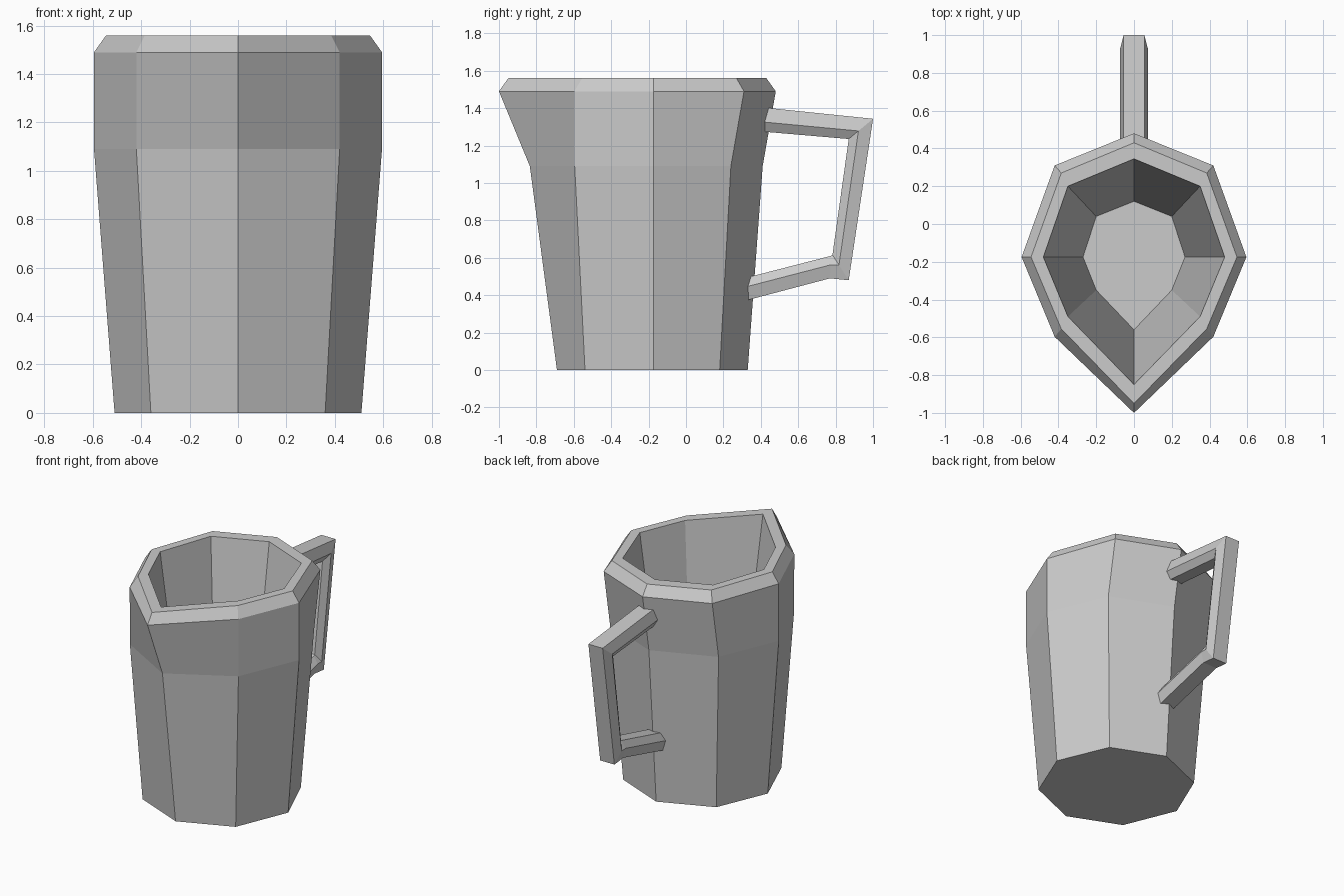
import bpy

if "Cube" in bpy.data.objects:
    bpy.data.objects.remove(bpy.data.objects["Cube"])


def build_object(name, verts, faces):
    mesh = bpy.data.meshes.new(name)
    mesh.from_pydata(verts, [], faces)
    obj = bpy.data.objects.new(name, mesh)
    bpy.context.collection.objects.link(obj)
    return obj


def loft(name, rings):
    """Bridge equal closed rings and cap both ends."""
    n = len(rings[0])
    verts = [v for ring in rings for v in ring]
    faces = [list(range(n))[::-1]]
    for k in range(len(rings) - 1):
        for i in range(n):
            j = (i + 1) % n
            faces.append([k * n + i, k * n + j, (k + 1) * n + j, (k + 1) * n + i])
    faces.append([(len(rings) - 1) * n + i for i in range(n)])
    return build_object(name, verts, faces)


def jug_ring(z, front, diag_x, diag_front, side_x, diag_back, back):
    """Eight-sided section, pulled forward at the spout."""
    right = [(diag_x, diag_front, z), (side_x, -0.175, z), (diag_x, diag_back, z)]
    left = [(-x, y, z) for x, y, z in reversed(right)]
    return [(0, front, z)] + right + [(0, back, z)] + left


# Jug body: outside from foot to rim, then down the inside to the floor
loft("jug_body", [
    jug_ring(0.00, -0.69, 0.36, -0.54, 0.51, 0.18, 0.33),
    jug_ring(1.09, -0.835, 0.42, -0.595, 0.595, 0.24, 0.41),
    jug_ring(1.49, -1.00, 0.42, -0.597, 0.595, 0.31, 0.48),
    jug_ring(1.56, -0.95, 0.385, -0.555, 0.545, 0.27, 0.43),
    jug_ring(1.56, -0.85, 0.35, -0.49, 0.48, 0.20, 0.345),
    jug_ring(0.08, -0.56, 0.20, -0.35, 0.27, 0.04, 0.12),
])

# Handle: hexagonal bar between an outer and an inner path in the y-z plane
outer = [(0.38, 1.407), (1.00, 1.343), (0.87, 0.48), (0.77, 0.49), (0.30, 0.366)]
inner = [(0.38, 1.277), (0.87, 1.235), (0.783, 0.615), (0.775, 0.61), (0.30, 0.488)]


def handle_ring(o, i):
    ridge = [a + (b - a) * 0.6 for a, b in zip(o, i)]
    half = [(0.055, *o), (0.075, *ridge), (0.045, *i)]
    return half + [(-x, y, z) for x, y, z in reversed(half)]


handle = loft("handle", [handle_ring(o, i) for o, i in zip(outer, inner)])

# Make face directions consistent
import bmesh
for obj in list(bpy.context.collection.objects):
    bm = bmesh.new()
    bm.from_mesh(obj.data)
    bmesh.ops.recalc_face_normals(bm, faces=bm.faces)
    bm.to_mesh(obj.data)
    bm.free()
